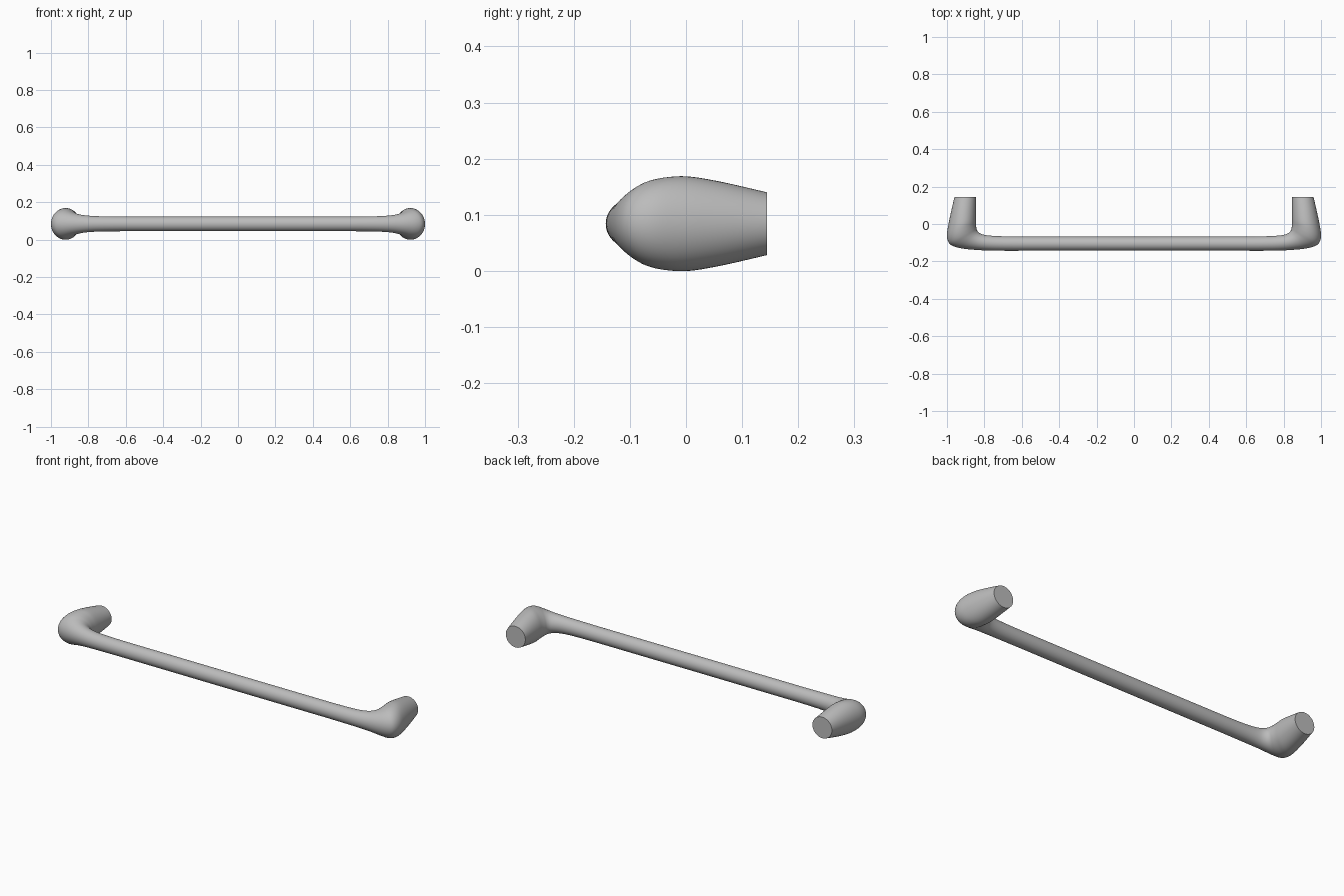
import bpy, bmesh, math
from mathutils import Vector

if "Cube" in bpy.data.objects:
    bpy.data.objects.remove(bpy.data.objects["Cube"])

SIDES, STEPS, ZC = 48, 5, 0.084

# Right half cross-sections: inner x, y, outer x, y, half height
STATIONS = [
    (0.600, -0.067, 0.600, -0.143, 0.039),
    (0.690, -0.066, 0.700, -0.143, 0.040),
    (0.760, -0.063, 0.780, -0.142, 0.042),
    (0.805, -0.057, 0.850, -0.138, 0.047),
    (0.828, -0.047, 0.912, -0.132, 0.056),
    (0.839, -0.034, 0.960, -0.121, 0.067),
    (0.843, -0.018, 0.989, -0.102, 0.077),
    (0.845, 0.000, 1.000, -0.065, 0.083),
    (0.845, 0.025, 0.994, -0.012, 0.084),
    (0.845, 0.070, 0.979, 0.062, 0.074),
    (0.845, 0.144, 0.960, 0.144, 0.056),
]


def smooth_stations(pts):
    """Catmull-Rom curve through the cross-section parameters."""
    out = []
    for i in range(len(pts) - 1):
        quad = [pts[max(i - 1, 0)], pts[i], pts[i + 1], pts[min(i + 2, len(pts) - 1)]]
        for s in range(STEPS):
            t = s / STEPS
            out.append(tuple(
                0.5 * (2 * b + (c - a) * t + (2 * a - 5 * b + 4 * c - d) * t * t
                       + (3 * b - a - 3 * c + d) * t ** 3)
                for a, b, c, d in zip(*quad)))
    return out + [pts[-1]]


# Both ends and the straight middle of the bar
right = smooth_stations(STATIONS)
left = [(-a, b, -c, d, h) for a, b, c, d, h in reversed(right)]
path = left + [(0, -0.068, 0, -0.143, 0.039)] + right

# Loft the elliptical sections into one continuous handle
bm = bmesh.new()
rings = []
for ix, iy, ox, oy, half in path:
    inner, outer = Vector((ix, iy, ZC)), Vector((ox, oy, ZC))
    mid, arm = (inner + outer) / 2, (outer - inner) / 2
    ring = []
    for k in range(SIDES):
        a = 2 * math.pi * k / SIDES
        ring.append(bm.verts.new(mid + arm * math.cos(a) + Vector((0, 0, half * math.sin(a)))))
    rings.append(ring)
for r0, r1 in zip(rings, rings[1:]):
    for k in range(SIDES):
        n = (k + 1) % SIDES
        bm.faces.new((r0[k], r0[n], r1[n], r1[k])).smooth = True

# Flat mounting faces at the ends of the posts
bm.faces.new(rings[0])
bm.faces.new(rings[-1])
bmesh.ops.recalc_face_normals(bm, faces=bm.faces)

mesh = bpy.data.meshes.new("pull_handle")
bm.to_mesh(mesh)
bm.free()
handle = bpy.data.objects.new("pull_handle", mesh)
bpy.context.collection.objects.link(handle)

metal = bpy.data.materials.new("grey metal")
metal.diffuse_color = (0.5, 0.5, 0.5, 1)
metal.use_nodes = True
metal.node_tree.nodes["Principled BSDF"].inputs["Base Color"].default_value = metal.diffuse_color
mesh.materials.append(metal)
